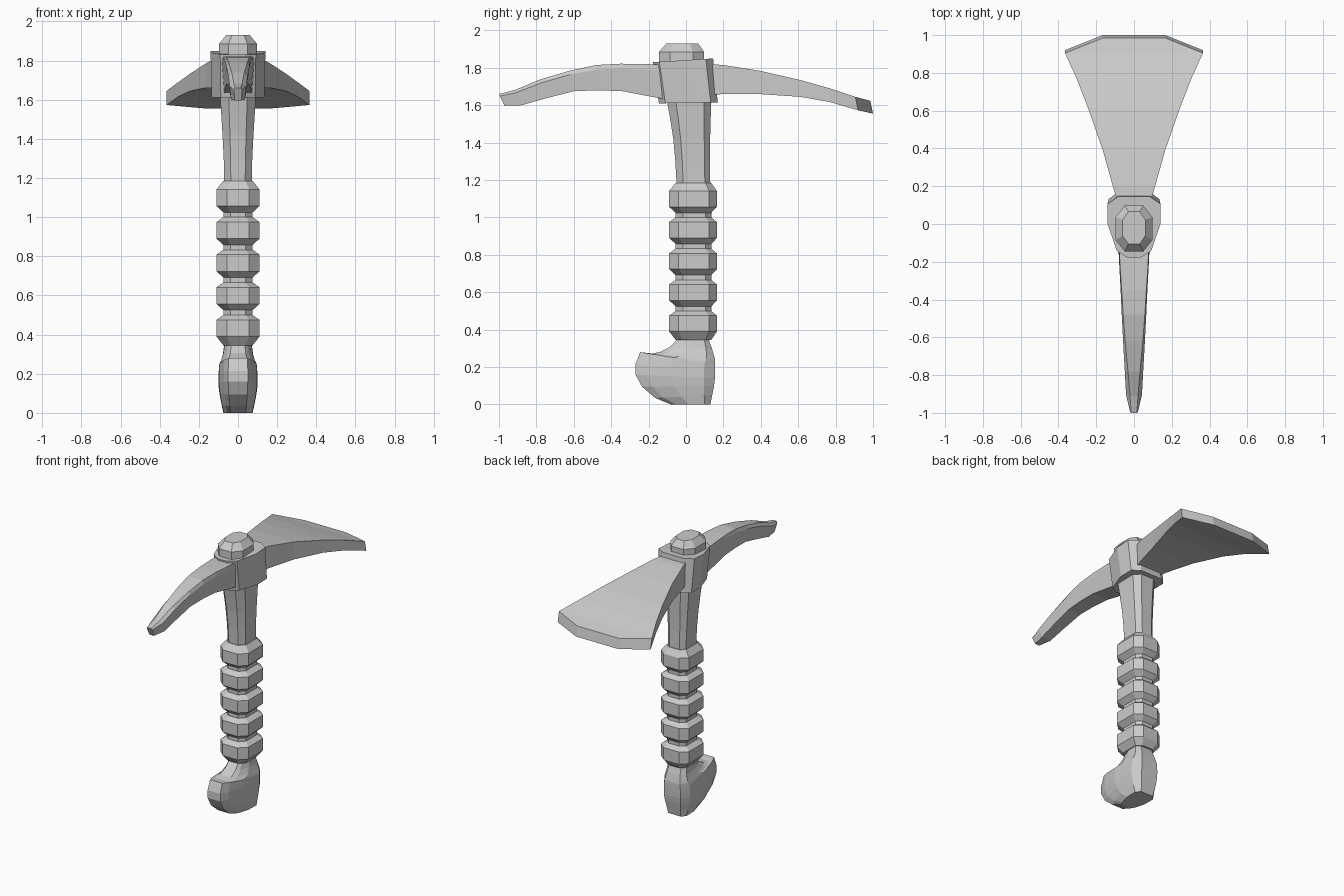
import bpy, bmesh


def loft(name, rings):
    """Skin a list of equal-length point rings and cap both ends."""
    bm = bmesh.new()
    rows = [[bm.verts.new(p) for p in r] for r in rings]
    n = len(rows[0])
    for a, b in zip(rows, rows[1:]):
        for i in range(n):
            j = (i + 1) % n
            bm.faces.new((a[i], a[j], b[j], b[i]))
    bm.faces.new(rows[0])
    bm.faces.new(rows[-1])
    bmesh.ops.recalc_face_normals(bm, faces=bm.faces)
    me = bpy.data.meshes.new(name)
    bm.to_mesh(me)
    bm.free()
    ob = bpy.data.objects.new(name, me)
    bpy.context.collection.objects.link(ob)
    return ob


def ring(front, back, w, shape):
    """Mirrored section between two (y, z) points; shape = (fraction, width factor)."""
    half = [(w * k, front[0] + (back[0] - front[0]) * u, front[1] + (back[1] - front[1]) * u)
            for u, k in shape]
    return half + [(-x, y, z) for x, y, z in reversed(half)]


OCT = [(0, .52), (.2, 1), (.84, 1), (1, .55)]

# Ribbed grip: five octagonal ribs
rows = []
for i in range(5):
    z = .345 + i * .1667
    for dz, wide in ((.013 if i else 0, 0), (.045, 1), (.13, 1), (.155 if i < 4 else .173, 0)):
        f, b, w = (-.09, .165, .11) if wide else (-.055, .135, .075)
        rows.append(ring((f, z + dz), (b, z + dz), w, OCT))
loft("grip", rows)

# Shaft flaring towards the head
loft("shaft", [ring((f, z), (b, z), w, OCT) for z, f, b, w in
               ((1.17, -.05, .13, .07), (1.3, -.057, .128, .073), (1.42, -.068, .129, .079),
                (1.53, -.085, .132, .086), (1.64, -.105, .136, .092))])

# Pommel with a hooked toe, fanned slanted sections
POMMEL = [(0, .5), (.14, .72), (.45, .97), (.86, 1), (1, .65)]
loft("pommel", [ring((fy, fz), (by, bz), w, POMMEL) for fy, fz, by, bz, w in
                ((-.045, .35, .12, .35, .07), (-.09, .305, .14, .295, .078),
                 (-.14, .28, .15, .26, .088), (-.19, .272, .155, .24, .094),
                 (-.245, .28, .156, .215, .098), (-.27, .215, .156, .18, .1),
                 (-.27, .16, .155, .14, .1), (-.235, .095, .15, .1, .095),
                 (-.165, .035, .14, .05, .085), (-.08, 0, .13, 0, .075))])

# Slightly tilted collar around the head
COLLAR = [(0, .25), (.11, .65), (.55, 1), (.88, 1), (1, .6)]
loft("collar", [ring((-.145, 1.61), (.17, 1.615), .135, COLLAR),
                ring((-.178, 1.83), (.145, 1.85), .14, COLLAR)])

# Cap on top of the shaft
loft("cap", [ring((f, z), (b, z), w, [(0, .5), (.25, 1), (.75, 1), (1, .5)]) for z, f, b, w in
             ((1.78, -.145, .097, .098), (1.885, -.145, .097, .098), (1.93, -.105, .065, .06))])

# Curved pick: (top y, z), (bottom y, z), half width, ridge factor
PICK = [(-.1, 1.815, -.1, 1.63, .083, .95), (-.22, 1.82, -.22, 1.652, .078, .95),
        (-.35, 1.822, -.34, 1.675, .071, .92), (-.48, 1.815, -.47, 1.68, .065, .88),
        (-.62, 1.785, -.6, 1.675, .058, .8), (-.78, 1.738, -.755, 1.635, .049, .65),
        (-.91, 1.683, -.88, 1.6, .042, .5), (-1, 1.66, -.97, 1.597, .021, .7)]
loft("pick", [ring((ty, tz), (by, bz), w, [(0, k), (.18, 1), (1, .85)])
              for ty, tz, by, bz, w, k in PICK])

# Flared adze blade: (top y, z), (bottom y, z), half width
BLADE = [(.08, 1.822, .08, 1.65, .075), (.2, 1.815, .2, 1.66, .112), (.39, 1.785, .39, 1.66, .165),
         (.61, 1.735, .61, 1.645, .242), (.77, 1.69, .77, 1.617, .304),
         (.905, 1.645, .92, 1.573, .365), (.985, 1.624, 1, 1.555, .165)]
loft("adze_blade", [ring((ty, tz), (by, bz), w, [(0, 1), (1, 1)])
                    for ty, tz, by, bz, w in BLADE])
